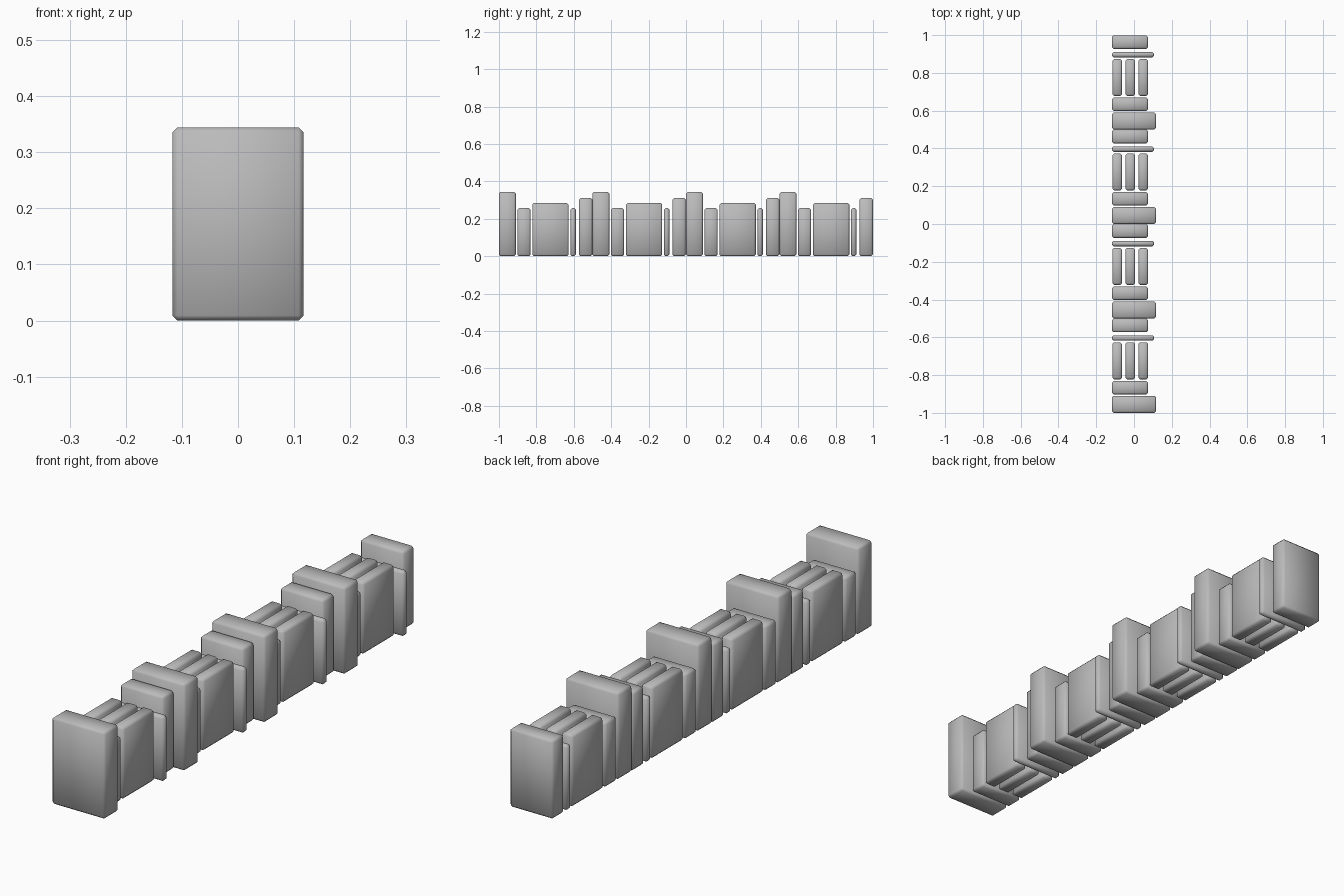
import bpy

cube = bpy.data.objects.get("Cube")
if cube:
    bpy.data.objects.remove(cube, do_unlink=True)

GREY = (0.5, 0.5, 0.5, 1.0)
grey = bpy.data.materials.new("plain grey")
grey.use_nodes = True
grey.diffuse_color = GREY
grey.node_tree.nodes["Principled BSDF"].inputs["Base Color"].default_value = GREY


def book(name, x0, x1, y0, y1, height, bevel=0.009):
    """A softly chamfered block standing on the ground."""
    bpy.ops.mesh.primitive_cube_add(size=1, location=((x0 + x1) / 2, (y0 + y1) / 2, height / 2))
    ob = bpy.context.object
    ob.name = name
    ob.scale = (x1 - x0, y1 - y0, height)
    bpy.ops.object.transform_apply(location=False, rotation=False, scale=True)
    mod = ob.modifiers.new("chamfer", "BEVEL")
    mod.width = bevel
    mod.segments = 1
    mod.limit_method = "NONE"
    ob.data.materials.append(grey)
    bpy.ops.object.shade_smooth()
    return ob


BACK = -0.117  # all books line up along this side
SHORT, LONG = 0.074, 0.117

# Four identical sets of books along the row
for i in range(4):
    y = -1 + i * 0.5
    n = i + 1
    book(f"tall_book_{n}", BACK, LONG, y, y + 0.09, 0.344)
    book(f"short_book_{n}", BACK, SHORT, y + 0.098, y + 0.169, 0.257)
    # Three narrow books turned along the row
    for k in range(3):
        x = -0.115 + k * 0.069
        book(f"turned_book_{n}_{k + 1}", x, x + 0.052, y + 0.178, y + 0.373, 0.284)
    book(f"thin_book_{n}", BACK, 0.106, y + 0.382, y + 0.411, 0.257)
    book(f"medium_book_{n}", BACK, SHORT, y + 0.427, y + 0.499, 0.311)
